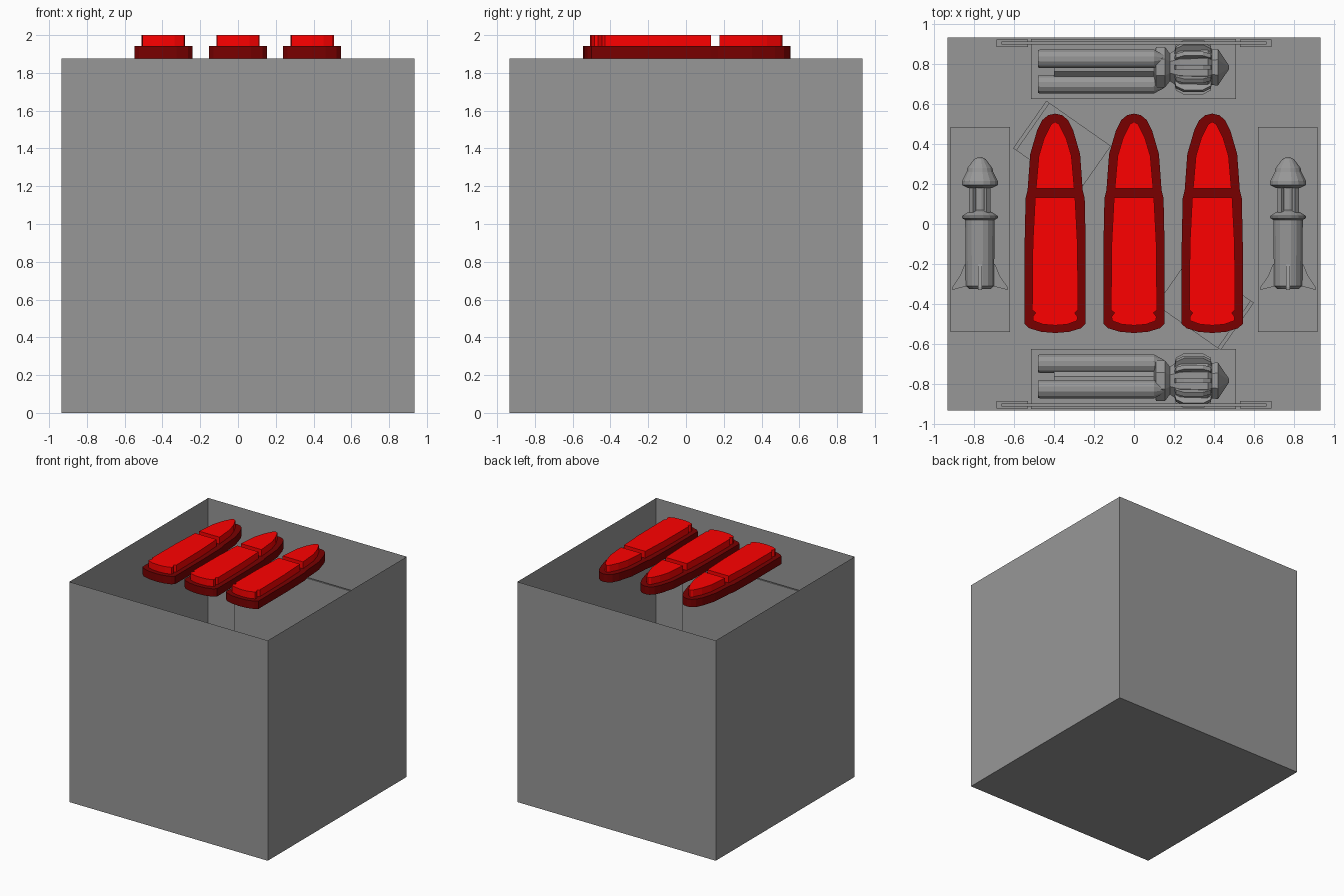
import bpy, bmesh
from math import radians, pi, cos, sin
from mathutils import Matrix, Vector

if "Cube" in bpy.data.objects:
    bpy.data.objects.remove(bpy.data.objects["Cube"])

def material(name, rgb):
    m = bpy.data.materials.new(name)
    m.diffuse_color = (*rgb, 1)
    m.use_nodes = True
    m.node_tree.nodes["Principled BSDF"].inputs["Base Color"].default_value = m.diffuse_color
    return m

RED = material("bright_red", (1.0, 0.0, 0.0))
DARK = material("dark_red", (0.19, 0.0, 0.0))
GREY = material("mid_grey", (0.31, 0.31, 0.31))

def finish(name, bm, mat=GREY, matrix=None):
    bmesh.ops.recalc_face_normals(bm, faces=bm.faces)
    me = bpy.data.meshes.new(name)
    bm.to_mesh(me)
    bm.free()
    ob = bpy.data.objects.new(name, me)
    bpy.context.collection.objects.link(ob)
    me.materials.append(mat)
    if matrix:
        me.transform(matrix)
        if matrix.determinant() < 0:
            me.flip_normals()
    return ob

def box(name, lo, hi, matrix=None):
    bm = bmesh.new()
    bmesh.ops.create_cube(bm, size=1)
    for v in bm.verts:
        v.co = Vector([(a + b) / 2 + c * (b - a) for a, b, c in zip(lo, hi, v.co)])
    return finish(name, bm, GREY, matrix)

def prism(name, outline, z0, z1, mat=GREY, matrix=None):
    bm = bmesh.new()
    f = bm.faces.new([bm.verts.new((x, y, z0)) for x, y in outline])
    ext = bmesh.ops.extrude_face_region(bm, geom=[f])["geom"]
    bmesh.ops.translate(bm, vec=(0, 0, z1 - z0),
                        verts=[g for g in ext if isinstance(g, bmesh.types.BMVert)])
    # extrusion removes the base face, so close it again
    if not any(all(abs(v.co.z - z0) < 1e-6 for v in g.verts) for g in bm.faces):
        bmesh.ops.holes_fill(bm, edges=bm.edges)
    return finish(name, bm, mat, matrix)

def lathe(name, profile, sides, matrix):
    """Closed turned shape along local z from (radius, height) points."""
    bm = bmesh.new()
    rings = [[bm.verts.new((r * cos(2 * pi * (i + .5) / sides), r * sin(2 * pi * (i + .5) / sides), h))
              for i in range(sides)] for r, h in profile]
    for a, b in zip(rings, rings[1:]):
        for i in range(sides):
            j = (i + 1) % sides
            bm.faces.new((a[i], a[j], b[j], b[i]))
    bm.faces.new(rings[0])
    bm.faces.new(rings[-1])
    return finish(name, bm, GREY, matrix)

def both(half):
    """Mirror a right-hand half outline, listed from the bow down."""
    return half + [(-x, y) for x, y in reversed(half) if x > 0]

# Open-topped room
W, H = 0.935, 1.875
bm = bmesh.new()
bmesh.ops.create_cube(bm, size=1)
for v in bm.verts:
    v.co = Vector((v.co.x * 2 * W, v.co.y * 2 * W, (v.co.z + .5) * H))
bmesh.ops.recalc_face_normals(bm, faces=bm.faces)
bmesh.ops.delete(bm, geom=[f for f in bm.faces if f.normal.z > .5], context='FACES_ONLY')
finish("room", bm)

# Three ships floating over the room
hull = both([(0, .553), (.035, .545), (.065, .52), (.09, .47), (.125, .35), (.138, .17),
             (.148, .13), (.153, -.1), (.153, -.5), (.13, -.522), (.07, -.54), (0, -.546)])
bow = both([(0, .512), (.02, .5), (.055, .43), (.082, .34), (.096, .178)])
deck = both([(.1, .132), (.112, -.1), (.115, -.43), (.098, -.445), (.112, -.465),
             (.11, -.485), (.06, -.503), (0, -.508)])
for label, x in (("left", -.395), ("middle", 0), ("right", .392)):
    at = Matrix.Translation((x, 0, 0))
    prism(f"{label}_ship_hull", hull, H, 1.942, DARK, at)
    prism(f"{label}_ship_bow_cabin", bow, 1.942, 2.0, RED, at)
    prism(f"{label}_ship_deck_cabin", deck, 1.942, 2.0, RED, at)

# Side tables, each with a finned rocket lying along y
T = 0.45
for label, s in (("left", -1), ("right", 1)):
    box(f"{label}_table", (s * .77 - .15, -.54, 0), (s * .77 + .15, .485, T))
    at = Matrix.Translation((s * .772, 0, T + .14)) @ Matrix.Rotation(-pi / 2, 4, 'X')
    lathe(f"{label}_rocket_body", [(.055, -.325), (.072, -.31), (.075, 0), (.075, .02), (.092, .03),
                                   (.092, .04), (.06, .06), (.035, .07), (.035, .18)], 16, at)
    lathe(f"{label}_rocket_nose", [(.06, .18), (.092, .195), (.092, .215), (.068, .26),
                                   (.064, .28), (.03, .325), (.006, .336)], 16, at)
    for i in range(4):
        turn = at @ Matrix.Rotation(i * pi / 2, 4, 'Z')
        prism(f"{label}_rocket_fin_{i}", [(.06, -.2), (.075, -.2), (.1, -.26), (.138, -.315),
                                          (.138, -.33), (.06, -.31)],
              -.01, .01, GREY, turn @ Matrix.Rotation(pi / 2, 4, 'X'))
        box(f"{label}_rocket_strut_{i}", (.043, -.014, .04), (.062, .014, .2),
            turn @ Matrix.Rotation(pi / 4, 4, 'Z'))

# End tables with a multi-barrelled craft along x and a wall screen behind
for label, s in (("back", 1), ("front", -1)):
    flip = Matrix.Diagonal((1, s, 1, 1))
    box(f"{label}_table", (-.515, .625, 0), (.51, .928, T), flip)
    at = flip @ Matrix.Translation((0, .785, T + .14)) @ Matrix.Rotation(pi / 2, 4, 'Y')
    lathe(f"{label}_craft_core", [(.055, -.4), (.055, .1), (.11, .11), (.11, .155), (.075, .18),
                                  (.11, .23), (.115, .37), (.095, .39), (.1, .42), (.01, .476)], 8, at)
    for i in range(3):
        turn = at @ Matrix.Rotation(radians(30 + 120 * i), 4, 'Z')
        lathe(f"{label}_craft_barrel_{i}", [(.045, -.48), (.048, -.47), (.048, .1), (.02, .15)],
              12, turn @ Matrix.Translation((.085, 0, 0)))
    for i in range(12):
        turn = at @ Matrix.Rotation(i * pi / 6, 4, 'Z')
        prism(f"{label}_craft_rib_{i}", [(.07, .2), (.115, .21), (.137, .25), (.137, .345),
                                         (.115, .385), (.07, .39)],
              -.012, .012, GREY, turn @ Matrix.Rotation(pi / 2, 4, 'X'))
    box(f"{label}_screen", (-.665, .9, .6), (.665, .915, 1.46), flip)
    for side, e in (("left", -1), ("right", 1)):
        x0, x1 = sorted((e * .53, e * .69))
        box(f"{label}_{side}_wall_unit", (x0, .887, .3), (x1, .925, .75), flip)

# Two angled seats with upright backs
for label, x, y, turn in (("back", -.51, .49, -35), ("front", .505, -.505, 145)):
    at = Matrix.Translation((x, y, 0)) @ Matrix.Rotation(radians(turn), 4, 'Z')
    box(f"{label}_seat", (-.01, -.145, 0), (.38, .145, .3), at)
    box(f"{label}_seat_back", (-.015, -.145, .3), (.005, .145, .6), at)
